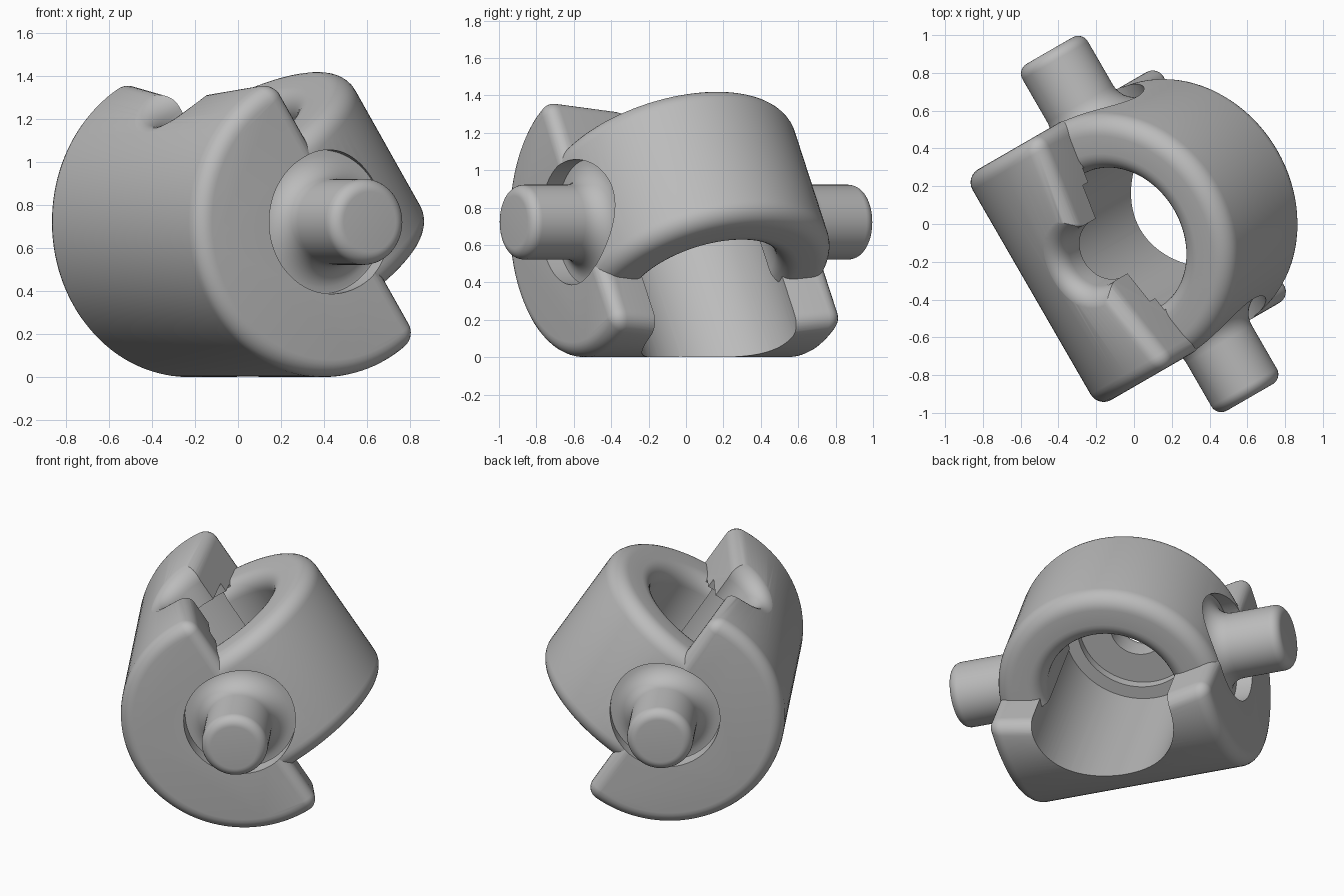
import bpy, bmesh, math
from mathutils import Matrix

cube = bpy.data.objects.get("Cube")
if cube:
    bpy.data.objects.remove(cube, do_unlink=True)

# Local frame: x = ring side, y = pin axis, z = bore axis
FRAME = (Matrix.Translation((0.083, 0.0, 0.722))
         @ Matrix.Rotation(math.radians(30), 4, 'Z')
         @ Matrix.Rotation(math.radians(-33), 4, 'Y'))
R, HALF = 0.722, 0.705                 # yoke radius, half length
CUT, TAPER = 0.125, 0.18               # flat face at the ends, its slope to the middle
POCKET, FLOOR = 0.335, 0.605           # pocket radius and floor

grey = bpy.data.materials.new("grey")
grey.use_nodes = True
grey.diffuse_color = (0.5, 0.5, 0.5, 1)
grey.node_tree.nodes["Principled BSDF"].inputs["Base Color"].default_value = (0.5, 0.5, 0.5, 1)


def arc(cx, cy, r, start, end, n=8):
    """Points on an arc, angles in degrees."""
    angles = [math.radians(start + (end - start) * i / n) for i in range(n + 1)]
    return [(cx + r * math.cos(t), cy + r * math.sin(t)) for t in angles]


def finish(name, bm):
    bmesh.ops.remove_doubles(bm, verts=bm.verts, dist=1e-5)
    bmesh.ops.recalc_face_normals(bm, faces=bm.faces)
    mesh = bpy.data.meshes.new(name)
    bm.to_mesh(mesh)
    bm.free()
    mesh.materials.append(grey)
    obj = bpy.data.objects.new(name, mesh)
    bpy.context.collection.objects.link(obj)
    obj.matrix_world = FRAME
    return obj


def lathe(name, profile, turn=None, closed=False, steps=96):
    """Spin (radius, height) points around local z, then turn the result."""
    bm = bmesh.new()
    verts = [bm.verts.new((r, 0, h)) for r, h in profile]
    pairs = list(zip(verts, verts[1:]))
    if closed:
        pairs.append((verts[-1], verts[0]))
    edges = [bm.edges.new(p) for p in pairs]
    bmesh.ops.spin(bm, geom=verts + edges, cent=(0, 0, 0), axis=(0, 0, 1),
                   angle=math.tau, steps=steps, use_merge=False)
    if turn:
        bm.transform(turn)
    return finish(name, bm)


def subtract(obj, cutters):
    bpy.context.view_layer.objects.active = obj
    for cutter in cutters:
        mod = obj.modifiers.new("cut", 'BOOLEAN')
        mod.operation, mod.solver, mod.object = 'DIFFERENCE', 'EXACT', cutter
        bpy.ops.object.modifier_apply(modifier=mod.name)


def yoke_section(y, inset):
    """Circle with one flat side and two rounded corners, shrunk by inset."""
    corner = 0.085
    cx = CUT - TAPER * (HALF - abs(y)) - corner
    cz = math.sqrt((R - corner) ** 2 - cx ** 2)
    tilt = math.degrees(math.atan2(cz, cx))
    r = corner - inset
    return (arc(cx, cz, r, 0, tilt)
            + arc(0, 0, R - inset, tilt, 110, 8)[1:]
            + arc(0, 0, R - inset, 110, 250, 48)[1:]
            + arc(0, 0, R - inset, 250, 360 - tilt, 8)[1:]
            + arc(cx, -cz, r, -tilt, 0)[1:])


# Yoke: rounded D section lofted along the pin axis, flat side dipping in the middle
FILLET = 0.08
rim = [(y - HALF + FILLET, FILLET - x) for x, y in arc(0, 0, FILLET, -90, 0, 6)]
stations = rim + [(0, 0)] + [(-y, inset) for y, inset in reversed(rim)]
bm = bmesh.new()
rows = [[bm.verts.new((x, y, z)) for x, z in yoke_section(y, inset)] for y, inset in stations]
for lower, upper in zip(rows, rows[1:]):
    for i in range(len(lower)):
        j = (i + 1) % len(lower)
        bm.faces.new((lower[i], lower[j], upper[j], upper[i]))
bm.faces.new(rows[0])
bm.faces.new(rows[-1])
yoke = finish("yoke", bm)

# Ring: thick band with rounded rims
RO, RI, H, F = 0.703, 0.405, 0.42, 0.1
ring = lathe("ring", arc(RO - F, H - F, F, 0, 90) + arc(RI + F, H - F, F, 90, 180)
             + arc(RI + F, F - H, F, 180, 270) + arc(RO - F, F - H, F, 270, 360), closed=True)

# Cutters: stepped bore, small hole with a mouth that follows the yoke's curve
bore = lathe("bore_cutter", [(0, -1), (0.44, -1), (0.44, 0.41), (0.36, 0.41), (0.36, 0.47), (0, 0.47)])
HOLE, FLARE = 0.17, 0.12
mouth = lathe("mouth_cutter", [(0, 0.4), (HOLE, 0.4)]
              + arc(HOLE + FLARE, R - FLARE + 0.002, FLARE, 180, 90)
              + [(HOLE + FLARE, 1), (0, 1)])
for v in mouth.data.vertices:
    if v.co.z > 0.5:
        v.co.z -= R - math.sqrt(R * R - v.co.x ** 2)

# Cutters: end pockets and the hidden half of the ring
sides = [Matrix.Rotation(math.radians(s * 90), 4, 'X') for s in (1, -1)]
pockets = [lathe("pocket_cutter", [(0, FLOOR), (POCKET, FLOOR), (POCKET, 0.9), (0, 0.9)], t)
           for t in sides]
bm = bmesh.new()
bmesh.ops.create_cube(bm, size=2, matrix=Matrix.Translation((-0.98, 0, 0)))
half = finish("half_cutter", bm)

subtract(yoke, [bore, mouth] + pockets)
subtract(ring, [half] + pockets)
for cutter in [bore, mouth, half] + pockets:
    bpy.data.objects.remove(cutter, do_unlink=True)

# Pins: filleted root, rounded tip
ROOT = 0.13
pins = [lathe(name, [(0, 0.5), (0.2 + ROOT, 0.5)]
              + arc(0.2 + ROOT, FLOOR + ROOT, ROOT, 270, 180)
              + arc(0.14, 1.0, 0.06, 0, 90) + [(0, 1.06)], turn, steps=64)
        for name, turn in zip(("front_pin", "back_pin"), sides)]

for obj in [yoke, ring] + pins:
    bpy.ops.object.select_all(action='DESELECT')
    obj.select_set(True)
    bpy.context.view_layer.objects.active = obj
    bpy.ops.object.shade_smooth_by_angle(angle=math.radians(30))
